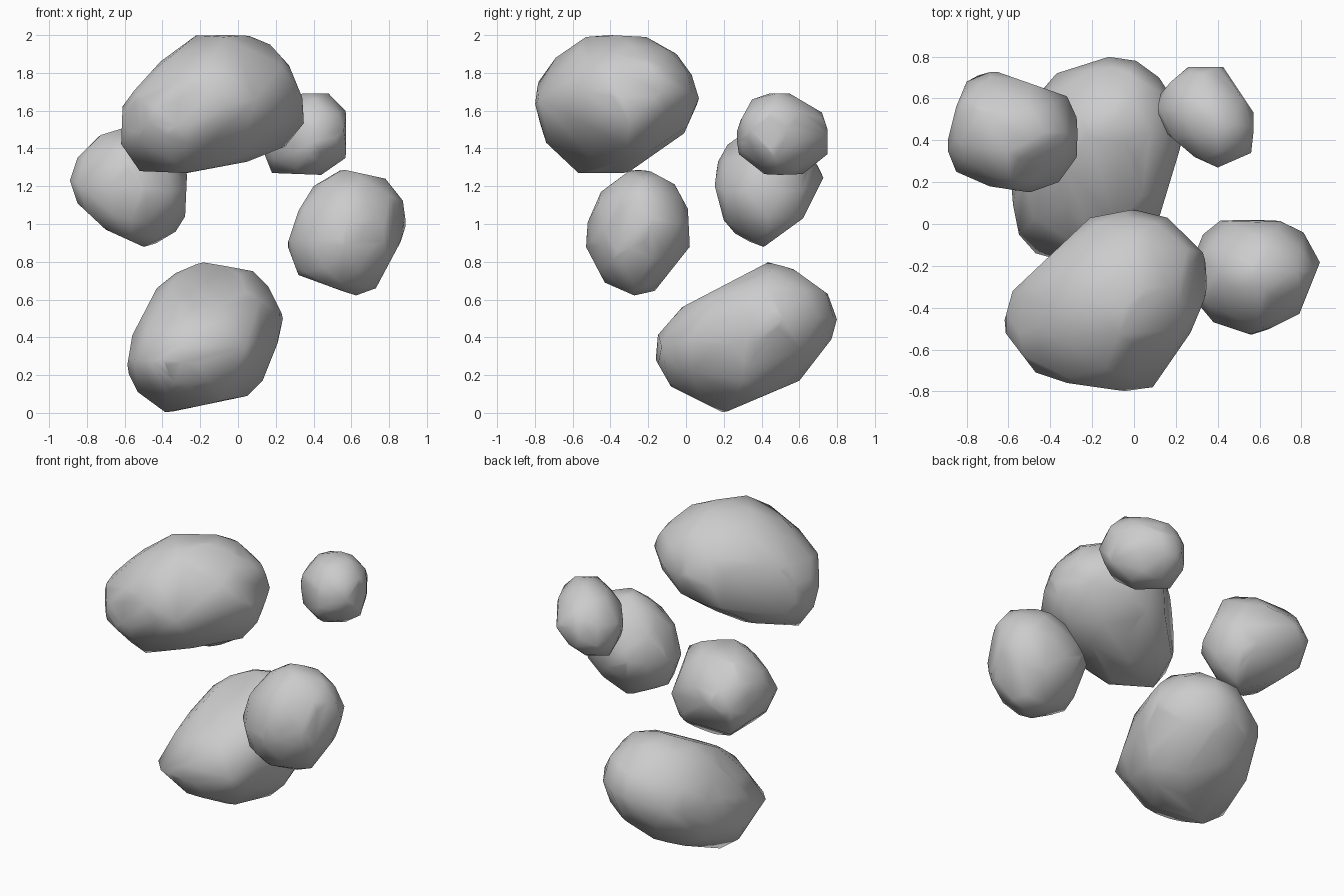
import bpy, bmesh
from mathutils import Vector, Matrix
from mathutils.geometry import convex_hull_2d

if "Cube" in bpy.data.objects:
    bpy.data.objects.remove(bpy.data.objects["Cube"])

VIEWS = ((0, 2), (1, 2), (0, 1))   # axes of the front, side and top outlines


def hull(coords):
    bm = bmesh.new()
    vs = [bm.verts.new(c) for c in coords]
    r = bmesh.ops.convex_hull(bm, input=vs)
    junk = {g for g in r["geom_interior"] + r["geom_unused"] if isinstance(g, bmesh.types.BMVert)}
    bmesh.ops.delete(bm, geom=list(junk), context='VERTS')
    return bm


def half_width(pts, d):
    s = [p.dot(d) for p in pts]
    return (max(s) - min(s)) / 2


def rock(name, *outlines):
    """Boulder fitting a front, a side and a top outline."""
    outlines = [[Vector(p) for p in o] for o in outlines]
    # best tilted ellipsoid: centre and quadratic form from outline widths
    lo, hi = [9] * 3, [-9] * 3
    for (a, b), o in zip(VIEWS, outlines):
        for p in o:
            for ax, v in ((a, p[0]), (b, p[1])):
                lo[ax], hi[ax] = min(lo[ax], v), max(hi[ax], v)
    cen = Vector([(l + h) / 2 for l, h in zip(lo, hi)])
    C = Matrix.Identity(3)
    for i in range(3):
        C[i][i] = ((hi[i] - lo[i]) / 2) ** 2
    d1, d2 = Vector((1, 1)).normalized(), Vector((1, -1)).normalized()
    for (a, b), o in zip(VIEWS, outlines):
        C[a][b] = C[b][a] = (half_width(o, d1) ** 2 - half_width(o, d2) ** 2) / 2
    # ellipsoid surface points
    ball = bmesh.new()
    bmesh.ops.create_icosphere(ball, subdivisions=2, radius=1)
    pts = []
    for v in ball.verts:
        n = v.co.normalized()
        q = C @ n
        pts.append(cen + 0.98 * q / max(n.dot(q), 1e-4) ** 0.5)
    ball.free()
    # outline points, with depth taken from the ellipsoid's tilt
    for (a, b), o in zip(VIEWS, outlines):
        k = 3 - a - b
        inv = Matrix(((C[a][a], C[a][b]), (C[b][a], C[b][b]))).inverted()
        slope = inv @ Vector((C[k][a], C[k][b]))
        for p in o:
            q = Vector((0, 0, 0))
            q[a], q[b] = p
            q[k] = cen[k] + slope.dot(p - Vector((cen[a], cen[b])))
            pts.append(q)
    bm = hull(pts)
    # trim to the outlines
    for (a, b), o in zip(VIEWS, outlines):
        loop = [o[i] for i in convex_hull_2d(o)]
        mid = sum(loop, Vector((0, 0))) / len(loop)
        for p, r in zip(loop, loop[1:] + loop[:1]):
            e = r - p
            n2 = Vector((e.y, -e.x)).normalized()
            if n2.dot(mid - p) > 0:
                n2 = -n2
            co, no = Vector((0, 0, 0)), Vector((0, 0, 0))
            co[a], co[b] = p
            no[a], no[b] = n2
            bmesh.ops.bisect_plane(bm, geom=bm.verts[:] + bm.edges[:] + bm.faces[:], dist=1e-5,
                                   plane_co=co, plane_no=no, clear_outer=True)
            rim = [ed for ed in bm.edges if ed.is_boundary]
            if rim:
                bmesh.ops.holes_fill(bm, edges=rim, sides=0)
    # simplify to coarse facets
    bmesh.ops.remove_doubles(bm, verts=bm.verts[:], dist=0.035)
    out = hull([v.co.copy() for v in bm.verts])
    bm.free()
    bmesh.ops.recalc_face_normals(out, faces=out.faces[:])
    me = bpy.data.meshes.new(name)
    out.to_mesh(me)
    out.free()
    for f in me.polygons:
        f.use_smooth = True
    ob = bpy.data.objects.new(name, me)
    bpy.context.collection.objects.link(ob)


rock("top_rock",
     [(-.22, 2), (.06, 2), (.17, 1.95), (.27, 1.84), (.34, 1.67), (.35, 1.53), (.25, 1.41),
      (.05, 1.33), (-.27, 1.27), (-.52, 1.28), (-.62, 1.41), (-.61, 1.64), (-.41, 1.86)],
     [(-.53, 1.99), (-.4, 2), (-.21, 1.99), (-.05, 1.9), (.03, 1.79), (.07, 1.66), (-.01, 1.48),
      (-.31, 1.27), (-.57, 1.27), (-.74, 1.43), (-.8, 1.62), (-.79, 1.74), (-.69, 1.88)],
     [(0, .07), (-.21, .03), (-.58, -.32), (-.63, -.5), (-.47, -.71), (-.32, -.76),
      (-.04, -.8), (.09, -.78), (.27, -.52), (.35, -.33), (.34, -.14), (.16, .03)])

rock("bottom_rock",
     [(-.19, .8), (.08, .75), (.16, .67), (.24, .51), (.21, .37), (.13, .17), (.05, .09),
      (-.38, 0), (-.53, .11), (-.59, .23), (-.56, .41), (-.43, .66), (-.33, .74)],
     [(.44, .8), (.57, .76), (.75, .63), (.8, .5), (.77, .39), (.6, .17), (.2, 0),
      (-.08, .14), (-.16, .28), (-.16, .4), (-.02, .56)],
     [(-.12, .8), (.01, .78), (.12, .7), (.24, .52), (.22, .36), (.12, .03), (.04, -.13),
      (-.4, -.16), (-.47, -.14), (-.55, -.05), (-.59, .15), (-.55, .38), (-.43, .65), (-.37, .72)])

rock("left_rock",
     [(-.6, 1.51), (-.73, 1.47), (-.85, 1.35), (-.89, 1.23), (-.85, 1.11), (-.7, .97),
      (-.48, .87), (-.33, .96), (-.28, 1.04), (-.27, 1.26), (-.33, 1.43), (-.48, 1.52)],
     [(.35, 1.51), (.22, 1.42), (.17, 1.33), (.15, 1.21), (.2, 1.02), (.26, .95), (.4, .87),
      (.62, 1.03), (.73, 1.25), (.69, 1.32), (.55, 1.46)],
     [(-.69, .74), (-.8, .68), (-.85, .56), (-.9, .36), (-.85, .25), (-.69, .18),
      (-.49, .15), (-.36, .2), (-.27, .32), (-.27, .5), (-.32, .61)])

rock("small_rock",
     [(.34, 1.69), (.48, 1.69), (.57, 1.6), (.59, 1.5), (.57, 1.35), (.44, 1.26), (.18, 1.27),
      (.14, 1.37), (.11, 1.5), (.22, 1.64)],
     [(.44, 1.69), (.55, 1.69), (.72, 1.59), (.75, 1.5), (.75, 1.37), (.6, 1.25), (.42, 1.26),
      (.28, 1.37), (.26, 1.46), (.29, 1.55), (.35, 1.66)],
     [(.27, .76), (.42, .76), (.58, .52), (.56, .34), (.4, .27), (.29, .32), (.16, .43),
      (.11, .54), (.13, .64)])

rock("right_rock",
     [(.55, 1.29), (.78, 1.24), (.88, 1.12), (.89, .96), (.73, .66), (.62, .62), (.32, .73),
      (.26, .89), (.32, 1.07), (.4, 1.2)],
     [(-.29, 1.29), (-.19, 1.28), (-.06, 1.21), (.01, 1.08), (.02, .88), (-.17, .64),
      (-.27, .62), (-.43, .69), (-.53, .88), (-.52, 1.01), (-.45, 1.17)],
     [(.43, .03), (.7, .02), (.81, -.04), (.89, -.18), (.79, -.43), (.63, -.51), (.56, -.53),
      (.38, -.47), (.28, -.35), (.26, -.22), (.33, -.05)])
